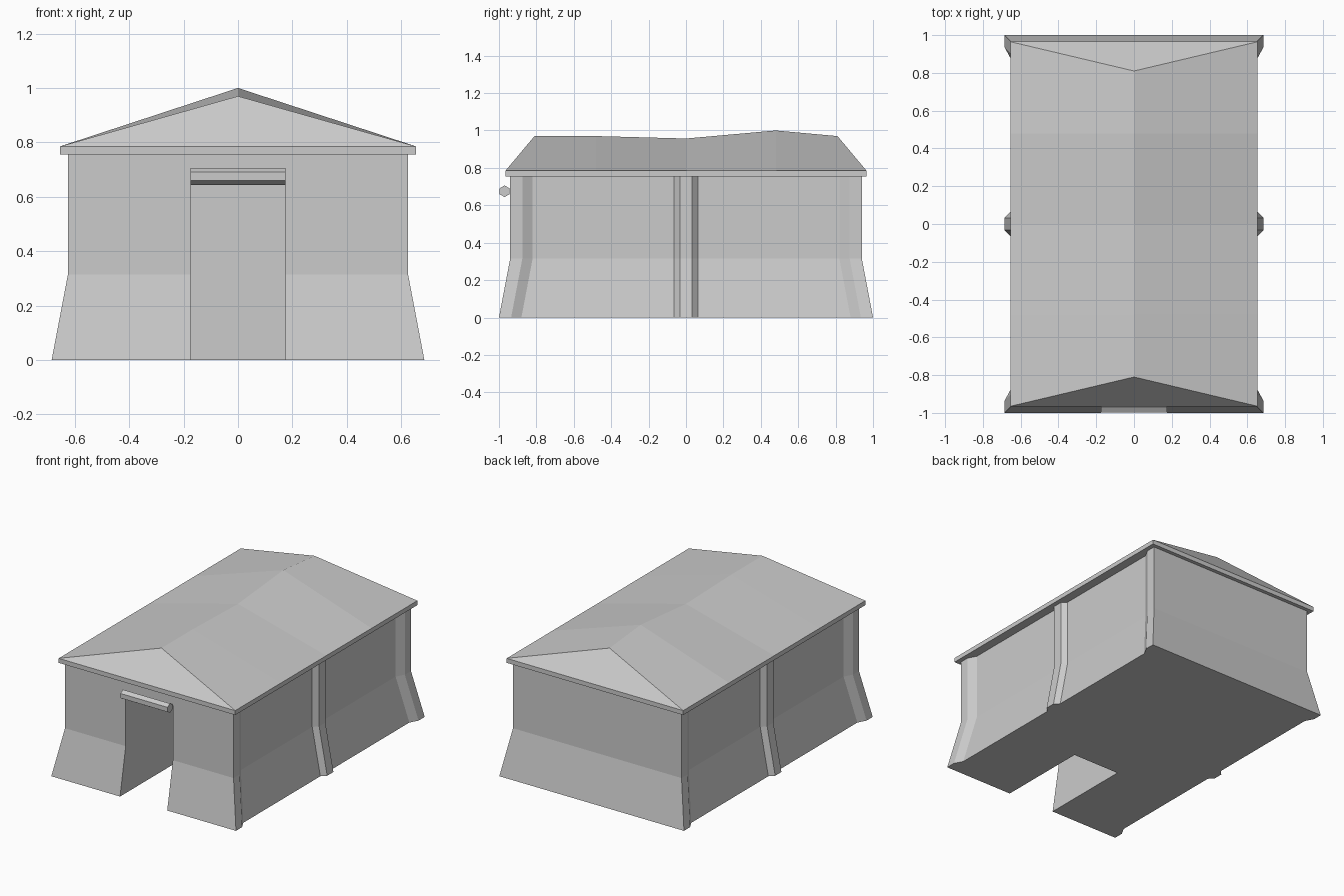
import bpy, bmesh, math

if "Cube" in bpy.data.objects:
    bpy.data.objects.remove(bpy.data.objects["Cube"])


def finish(bm, name):
    bmesh.ops.recalc_face_normals(bm, faces=bm.faces)
    mesh = bpy.data.meshes.new(name)
    bm.to_mesh(mesh)
    bm.free()
    obj = bpy.data.objects.new(name, mesh)
    bpy.context.collection.objects.link(obj)
    return obj


def skin_rings(bm, rings):
    """Join successive closed rings of points with quads; return vertex rings."""
    vr = [[bm.verts.new(p) for p in ring] for ring in rings]
    n = len(vr[0])
    for a, b in zip(vr, vr[1:]):
        for i in range(n):
            j = (i + 1) % n
            bm.faces.new((a[i], a[j], b[j], b[i]))
    return vr


def wall_ring(hx, hy, z, recess=0.03):
    """Plan outline with corner and middle pilasters on both long sides."""
    quarter = [(hx, hy), (hx, hy - 0.065), (hx - recess, hy - 0.12),
               (hx - recess, 0.063), (hx, 0.033)]
    side = [(x, -y) for x, y in quarter] + quarter[::-1]
    return [(x, y, z) for x, y in side + [(-x, -y) for x, y in side]]


# Walls: battered base, straight upper part
bm = bmesh.new()
rings = skin_rings(bm, [wall_ring(0.685, 1.0, 0), wall_ring(0.625, 0.94, 0.315),
                        wall_ring(0.625, 0.94, 0.756)])
bm.faces.new(rings[0])
bm.faces.new(rings[-1])
walls = finish(bm, "walls")

# Doorway recess cut into the front
bm = bmesh.new()
bmesh.ops.create_cube(bm, size=1)
for v in bm.verts:
    v.co = (v.co.x * 0.35, -0.785 + v.co.y * 0.83, 0.29 + v.co.z * 0.78)
cutter = finish(bm, "doorway_cutter")
cutter.hide_render = True
cut = walls.modifiers.new("doorway", 'BOOLEAN')
cut.operation = 'DIFFERENCE'
cut.solver = 'EXACT'
cut.object = cutter
bpy.context.view_layer.objects.active = walls
bpy.ops.object.modifier_apply(modifier=cut.name)
bpy.data.objects.remove(cutter)

# Roof: eaves slab with sagging ridge and sloped gable ends
ridge_line = [(-0.965, -0.81, 0.97), (-0.48, -0.48, 0.97), (0, 0, 0.957),
              (0.48, 0.48, 1.0), (0.965, 0.81, 0.97)]
bm = bmesh.new()
low, left, right, ridge = [], [], [], []
for eave_y, ridge_y, z in ridge_line:
    left.append(bm.verts.new((-0.655, eave_y, 0.785)))
    right.append(bm.verts.new((0.655, eave_y, 0.785)))
    ridge.append(bm.verts.new((0, ridge_y, z)))
    low.append([bm.verts.new((s * 0.655, eave_y, 0.755)) for s in (-1, 1)])
for i in range(4):
    bm.faces.new((low[i][0], low[i][1], low[i + 1][1], low[i + 1][0]))
    for eave, k in ((left, 0), (right, 1)):
        bm.faces.new((eave[i], eave[i + 1], ridge[i + 1], ridge[i]))
        bm.faces.new((low[i][k], low[i + 1][k], eave[i + 1], eave[i]))
for i in (0, 4):
    bm.faces.new((left[i], right[i], ridge[i]))
    bm.faces.new((low[i][0], low[i][1], right[i], left[i]))
finish(bm, "roof")

# Rolled door cover: six-sided bar above the doorway
bm = bmesh.new()
hexagon = [(-0.97 + 0.031 * math.sin(k * math.pi / 3),
            0.675 + 0.031 * math.cos(k * math.pi / 3)) for k in range(6)]
rings = skin_rings(bm, [[(x, y, z) for y, z in hexagon] for x in (-0.175, 0.175)])
for ring in rings:
    bm.faces.new(ring)
finish(bm, "door_roll")
